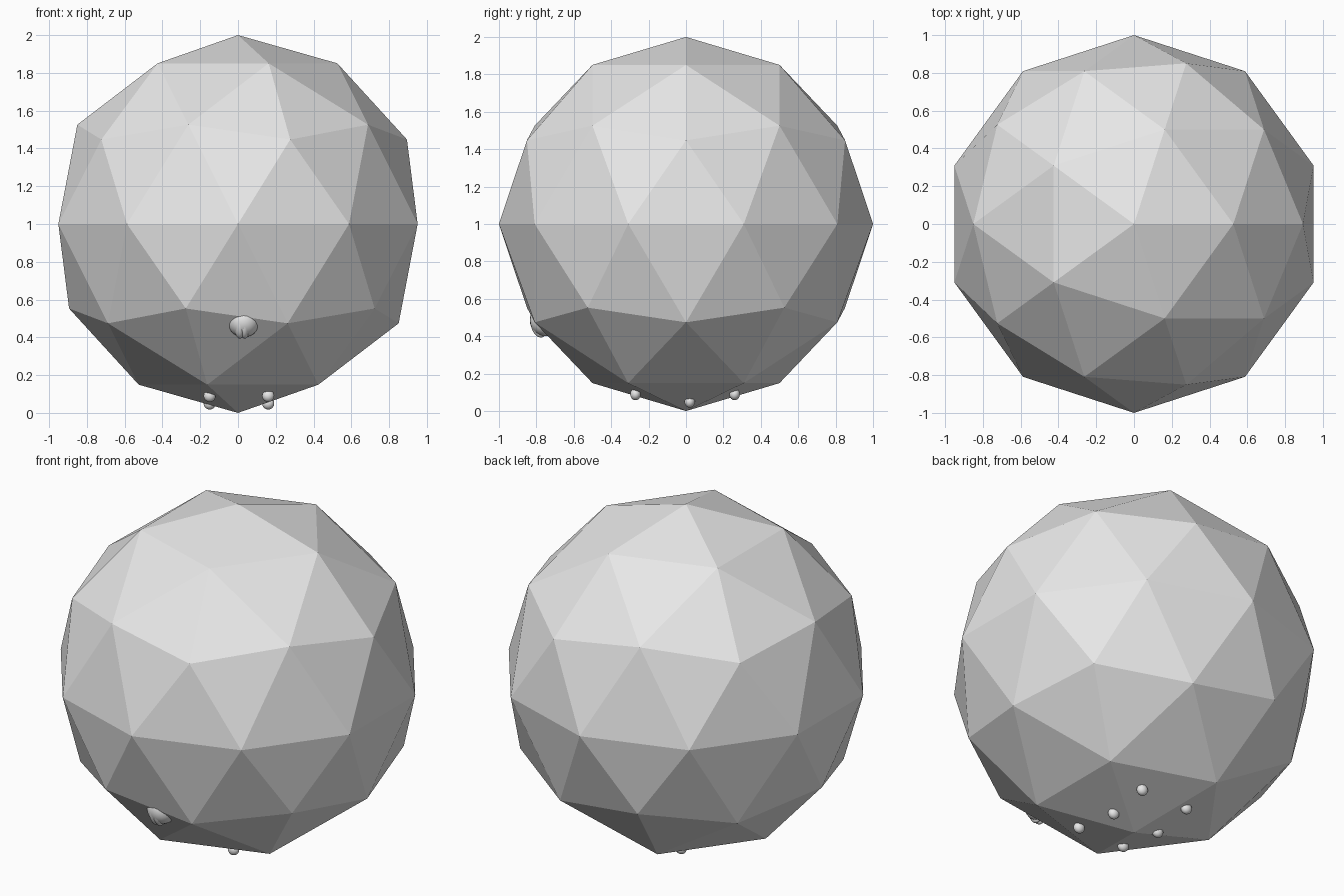
import bpy

# Remove the default cube
cube = bpy.data.objects.get("Cube")
if cube:
    bpy.data.objects.remove(cube, do_unlink=True)

# Single flat colour
grey = bpy.data.materials.new("light_grey")
grey.use_nodes = True
colour = (0.8, 0.8, 0.8, 1.0)
grey.diffuse_color = colour
grey.node_tree.nodes["Principled BSDF"].inputs["Base Color"].default_value = colour


def finish(name):
    obj = bpy.context.object
    obj.name = name
    obj.data.materials.append(grey)
    return obj


def ellipsoid(name, centre, radii, tilt=0.0):
    """Smooth rounded part, tilted about the x axis."""
    bpy.ops.mesh.primitive_uv_sphere_add(segments=24, ring_count=14, radius=1,
                                         location=centre, rotation=(tilt, 0, 0))
    obj = finish(name)
    obj.scale = radii
    bpy.ops.object.shade_smooth()
    return obj


# Faceted body
bpy.ops.mesh.primitive_ico_sphere_add(subdivisions=2, radius=1, location=(0, 0, 1))
finish("body")
bpy.ops.object.shade_flat()

# Small head with a pair of narrow jaws
ellipsoid("head", (0.03, -0.755, 0.485), (0.085, 0.08, 0.085))
for side, x in (("right", 0.01), ("left", 0.035)):
    ellipsoid(side + "_jaw", (x, -0.785, 0.465), (0.03, 0.045, 0.073), 0.2)

# Three pairs of stubby feet under the body
for row, y, z in (("front", -0.27, 0.09), ("middle", 0.02, 0.05), ("back", 0.26, 0.09)):
    for side, x in (("right", -0.15), ("left", 0.16)):
        ellipsoid(f"{row}_{side}_foot", (x, y, z), (0.032, 0.028, 0.032))
